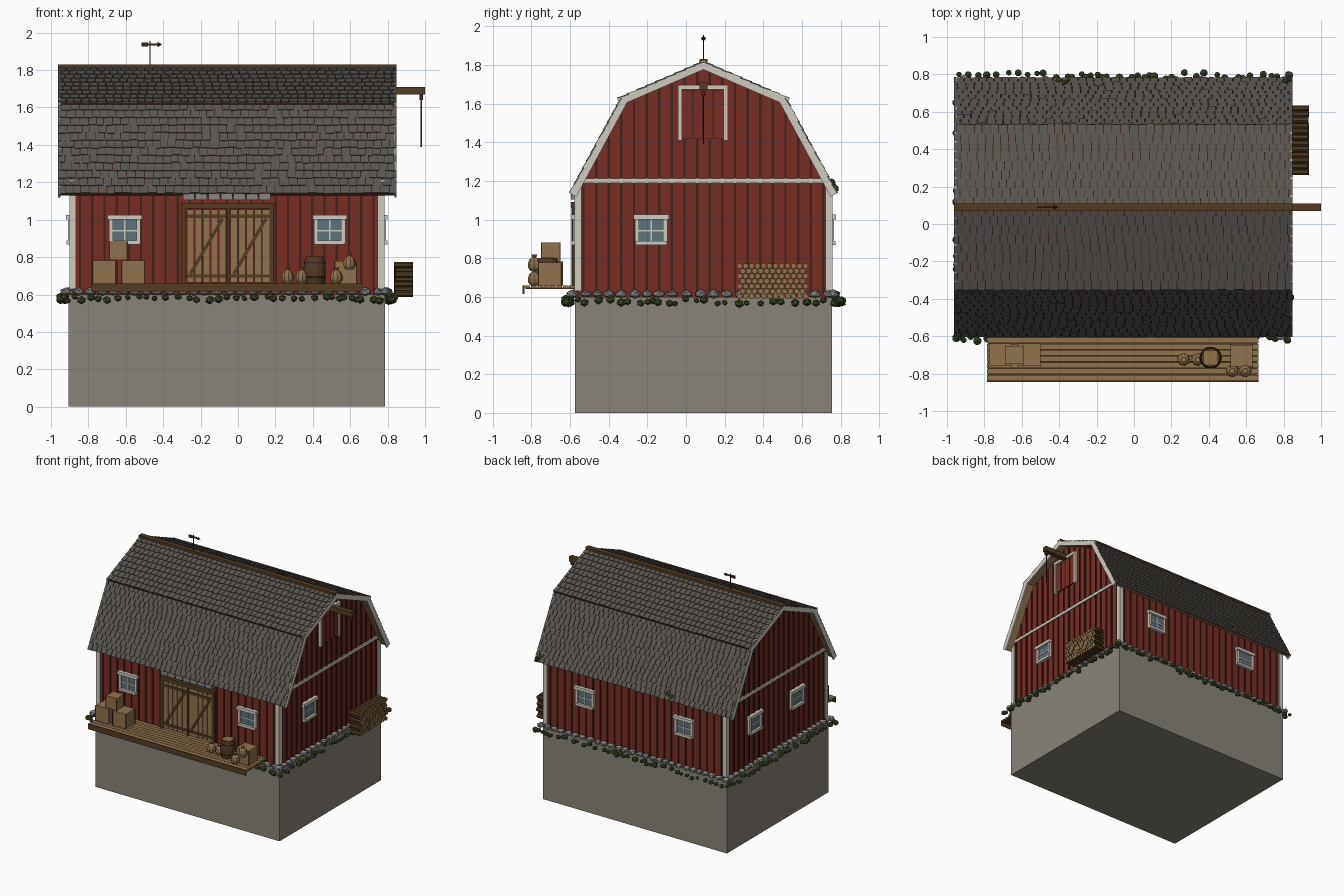
import bpy, bmesh, math, random
from mathutils import Matrix, Vector

if "Cube" in bpy.data.objects:
    bpy.data.objects.remove(bpy.data.objects["Cube"])

random.seed(4)
R = random.uniform
I4 = Matrix.Identity(4)
CY = 0.09                                  # ridge line
X0, X1, Y0, Y1 = -0.89, 0.77, -0.565, 0.745  # wall planes


def material(name, *c):
    m = bpy.data.materials.new(name)
    m.diffuse_color = (*c, 1)
    m.use_nodes = True
    m.node_tree.nodes["Principled BSDF"].inputs["Base Color"].default_value = m.diffuse_color
    return m


RED = material("barn red", 0.19, 0.027, 0.018)
DARK = material("dark batten", 0.045, 0.016, 0.012)
WHITE = material("white trim", 0.62, 0.60, 0.53)
ROOF = material("roof grey", 0.10, 0.088, 0.077)
TAN = material("tan wood", 0.28, 0.17, 0.075)
BROWN = material("brown wood", 0.085, 0.046, 0.018)
BASE = material("foundation", 0.25, 0.23, 0.195)
STONE = material("stone grey", 0.24, 0.24, 0.23)
GLASS = material("glass blue", 0.11, 0.17, 0.20)
GREEN = material("leaf green", 0.05, 0.075, 0.02)


def box(bm, lo, hi, M=I4):
    lo, hi = Vector(lo), Vector(hi)
    bmesh.ops.create_cube(bm, size=1, matrix=M @ Matrix.Translation((lo + hi) / 2) @ Matrix.Diagonal((*(hi - lo), 1)))


def brace(bm, x0, z0, x1, z1, w, y0, y1, M=I4):
    """Diagonal bar in the local x-z plane."""
    L, a = math.hypot(x1 - x0, z1 - z0), math.atan2(z1 - z0, x1 - x0)
    T = Matrix.Translation(((x0 + x1) / 2, 0, (z0 + z1) / 2)) @ Matrix.Rotation(-a, 4, 'Y')
    box(bm, (-L / 2, y0, -w / 2), (L / 2, y1, w / 2), M @ T)


def finish(name, bm, *mats, rule=None):
    bm.normal_update()
    if rule:
        for f in bm.faces:
            f.material_index = rule(f)
    me = bpy.data.meshes.new(name)
    bm.to_mesh(me)
    bm.free()
    for m in mats:
        me.materials.append(m)
    ob = bpy.data.objects.new(name, me)
    bpy.context.collection.objects.link(ob)
    return ob


def boxes(name, mat, items, M=I4):
    bm = bmesh.new()
    for lo, hi in items:
        box(bm, lo, hi, M)
    return finish(name, bm, mat)


def wall_frame(x, y, deg):
    """Local -y points out of the wall."""
    return Matrix.Translation((x, y, 0)) @ Matrix.Rotation(math.radians(deg), 4, 'Z')


FRONT, BACK = wall_frame(0, Y0, 0), wall_frame(0, Y1, 180)
RIGHT, LEFT = wall_frame(X1, 0, 90), wall_frame(X0, 0, -90)


def roof_z(y):
    d = abs(y - CY)
    return 1.793 - 0.456 * d if d < 0.412 else 1.605 - (d - 0.412) * 1.86


# Foundation block and gambrel wall body
boxes("foundation", BASE, [((-0.905, -0.575, 0), (0.785, 0.755, 0.6))])
bm = bmesh.new()
outline = [(Y0, 0.6), (Y1, 0.6)] + [(y, roof_z(y)) for y in (Y1, 0.502, CY, -0.322, Y0)]
f = bm.faces.new([bm.verts.new((X0, y, z)) for y, z in outline])
ext = bmesh.ops.extrude_face_region(bm, geom=[f])
bmesh.ops.translate(bm, verts=[v for v in ext['geom'] if isinstance(v, bmesh.types.BMVert)], vec=(X1 - X0, 0, 0))
bmesh.ops.recalc_face_normals(bm, faces=bm.faces)
finish("walls", bm, RED)

# Vertical battens
bm = bmesh.new()
for i in range(25):
    x = -0.845 + i * 0.0654
    for M, s in ((FRONT, 1), (BACK, -1)):
        box(bm, (s * x - 0.006, -0.007, 0.62), (s * x + 0.006, 0, 1.15), M)
for i in range(20):
    y = -0.53 + i * 0.0653
    for M, s in ((RIGHT, 1), (LEFT, -1)):
        box(bm, (s * y - 0.006, -0.007, 0.62), (s * y + 0.006, 0, roof_z(y) - 0.008), M)
finish("wall_battens", bm, DARK)

# Corner boards and gable belt boards
trim = [((x - 0.018, y - 0.018, 0.63), (x + 0.018, y + 0.018, 1.17))
        for x in (X0 + 0.006, X1 - 0.006) for y in (Y0 + 0.006, Y1 - 0.006)]
trim += [((x - 0.012, Y0, 1.19), (x + 0.012, Y1, 1.213)) for x in (X0, X1)]
boxes("corner_and_belt_boards", WHITE, trim)


def window(name, M, u):
    z0, z1, w = 0.88, 1.0, 0.07
    boxes(name + "_glass", GLASS, [((u - w, -0.009, z0), (u + w, 0, z1))], M)
    boxes(name + "_frame", WHITE, [
        ((u - w - 0.014, -0.02, z0 - 0.008), (u - w + 0.008, 0, z1)), ((u + w - 0.008, -0.02, z0 - 0.008), (u + w + 0.014, 0, z1)),
        ((u - w - 0.022, -0.03, z1), (u + w + 0.022, 0, z1 + 0.025)), ((u - w - 0.01, -0.028, z0 - 0.012), (u + w + 0.01, 0, z0 + 0.008)),
        ((u - 0.004, -0.014, z0), (u + 0.004, 0, z1)), ((u - w, -0.014, 0.937), (u + w, 0, 0.945))], M)


for name, M, us in (("front_window", FRONT, (-0.605, 0.49)), ("back_window", BACK, (0.51, -0.40)),
                    ("right_window", RIGHT, (-0.18,)), ("left_window", LEFT, (-0.38, 0.17))):
    for i, u in enumerate(us):
        window(f"{name}_{i}", M, u)

# Double barn door
doors, braces = bmesh.new(), bmesh.new()
for a, b, s in ((-0.275, -0.062, 1), (-0.042, 0.17, 1)):
    n, w = 5, (b - a) / 5
    for i in range(n):
        box(doors, (a + i * w + 0.002, -0.02, 0.665), (a + (i + 1) * w - 0.002, 0, 1.055), FRONT)
    for z in (0.69, 1.01):
        box(braces, (a, -0.028, z), (b, -0.02, z + 0.018), FRONT)
    brace(braces, a + 0.02, 0.71, b - 0.02, 1.005, 0.018, -0.028, -0.02, FRONT)
finish("door_planks", doors, TAN)
finish("door_braces", braces, BROWN)
boxes("door_frame", BROWN, [((-0.302, -0.025, 0.65), (-0.278, 0, 1.09)), ((0.168, -0.025, 0.65), (0.192, 0, 1.09)),
                            ((-0.302, -0.03, 1.06), (0.192, 0, 1.09)), ((-0.06, -0.026, 0.66), (-0.044, 0, 1.06))], FRONT)
boxes("door_lintel_stones", STONE, [((-0.295 + i * 0.068, -0.03, 1.105), (-0.233 + i * 0.068, 0, 1.145)) for i in range(7)], FRONT)

# Loft door, hoist beam, rope and hook
boxes("loft_door", RED, [((-0.02, -0.012, 1.42), (0.195, 0, 1.67))], RIGHT)
boxes("loft_door_gaps", DARK, [((u - 0.004, -0.015, 1.425), (u + 0.004, 0, 1.665)) for u in (0.035, 0.0875, 0.14)], RIGHT)
boxes("loft_door_frame", WHITE, [((-0.042, -0.022, 1.41), (-0.02, 0, 1.69)), ((0.195, -0.022, 1.41), (0.217, 0, 1.69)),
                                 ((-0.042, -0.024, 1.672), (0.217, 0, 1.695))], RIGHT)
boxes("hoist_beam", BROWN, [((0.7, CY - 0.02, 1.67), (1.0, CY + 0.02, 1.71))])
boxes("hoist_rope", DARK, [((0.977, CY - 0.003, 1.39), (0.983, CY + 0.003, 1.67)), ((0.97, CY - 0.01, 1.64), (0.99, CY + 0.01, 1.67))])

# Gambrel roof: slabs, shingles, rake boards
under, soffit, shingles, rakes = (bmesh.new() for _ in range(4))
RX0, RX1 = -0.962, 0.848
CX, HW = (RX0 + RX1) / 2, (RX1 - RX0) / 2
for (ya, za), (yb, zb), rows in (((-0.597, 1.14), (-0.335, 1.625), 12), ((-0.35, 1.625), (CY, 1.815), 9)):
    L = math.hypot(yb - ya, zb - za)
    for s in (1, -1):
        up = Vector((0, s * (yb - ya), zb - za)).normalized()
        ax = Vector((s, 0, 0))
        org = Vector((CX, CY + s * (ya - CY), za))
        F = Matrix.Translation(org) @ Matrix((ax, up, ax.cross(up))).transposed().to_4x4()
        box(under, (-HW + 0.008, 0, -0.01), (HW - 0.008, L, 0.001), F)
        box(soffit, (-HW + 0.008, 0, -0.021), (HW - 0.008, L, -0.01), F)
        for e in (-1, 1):
            x = e * (HW - 0.006)
            box(rakes, (x - 0.006, -0.005, -0.036), (x + 0.006, L + 0.01, 0.004), F)
        step = L / rows
        for r in range(rows):
            x, row = -HW - (r % 2) * 0.02, r * step
            while x < HW - 0.004:
                w = R(0.038, 0.05)
                T = Matrix.Translation((0, row + R(-0.004, 0.002), 0.004)) @ Matrix.Rotation(-0.09, 4, 'X')
                box(shingles, (max(x, -HW), 0, -0.003), (min(x + w - 0.004, HW), step * 1.12, 0.004), F @ T)
                x += w
finish("roof_underlay", under, DARK)
finish("roof_soffit", soffit, TAN)
finish("roof_shingles", shingles, ROOF)
finish("rake_boards", rakes, WHITE)
boxes("ridge_cap", BROWN, [((RX0, CY - 0.02, 1.808), (RX1, CY + 0.02, 1.83))])

# Weather vane
bm = bmesh.new()
box(bm, (-0.474, CY - 0.003, 1.82), (-0.468, CY + 0.003, 1.955))
box(bm, (-0.51, CY - 0.004, 1.932), (-0.42, CY + 0.004, 1.942))
box(bm, (-0.515, CY - 0.004, 1.925), (-0.48, CY + 0.004, 1.947))
bmesh.ops.create_cone(bm, cap_ends=True, segments=4, radius1=0.014, radius2=0, depth=0.025,
                      matrix=Matrix.Translation((-0.418, CY, 1.937)) @ Matrix.Rotation(math.pi / 2, 4, 'Y'))
finish("weather_vane", bm, DARK)

# Loading deck
boxes("deck_planks", TAN, [((-0.785, -0.835 + i * 0.033, 0.648), (0.665, -0.806 + i * 0.033, 0.66)) for i in range(8)])
boxes("deck_joists", BROWN, [((-0.785, -0.845, 0.615), (0.665, -0.835, 0.66)), ((-0.78, -0.83, 0.64), (0.66, -0.575, 0.649))])

# Crates with edge battens
for i, (x, y, z, w) in enumerate(((-0.715, -0.7, 0.66, 0.06), (-0.56, -0.7, 0.66, 0.06), (-0.64, -0.7, 0.784, 0.048), (0.575, -0.705, 0.66, 0.058))):
    boxes(f"crate_{i}", TAN, [((x - w, y - w, z), (x + w, y + w, z + 2.05 * w))])
    boxes(f"crate_{i}_edges", BROWN, [((x + a * w - 0.003, y + b * w - 0.003, z), (x + a * w + 0.003, y + b * w + 0.003, z + 2.05 * w))
                                      for a in (-1, 1) for b in (-1, 1)])


def lathe(name, x, y, z, profile, n, *mats, rule=None):
    bm = bmesh.new()
    rings = [[bm.verts.new((x + r * math.cos(k * math.tau / n), y + r * math.sin(k * math.tau / n), z + h)) for k in range(n)] for r, h in profile]
    for p, q in zip(rings, rings[1:]):
        for k in range(n):
            bm.faces.new((p[k], p[(k + 1) % n], q[(k + 1) % n], q[k]))
    bm.faces.new(rings[0][::-1])
    bm.faces.new(rings[-1])
    return finish(name, bm, *mats, rule=rule)


# Barrel and sacks
hoops = lambda f: int(any(abs(f.calc_center_median().z - z) < 0.006 for z in (0.69, 0.77)))
lathe("barrel", 0.41, -0.715, 0.66, [(0.05, 0), (0.055, 0.025), (0.059, 0.026), (0.06, 0.034), (0.058, 0.035), (0.06, 0.07),
      (0.057, 0.105), (0.06, 0.106), (0.058, 0.114), (0.055, 0.115), (0.05, 0.142)], 14, BROWN, DARK, rule=hoops)
boxes("barrel_lid", TAN, [((0.375, -0.75, 0.79), (0.445, -0.68, 0.804))])
for i, (x, y, z) in enumerate(((0.265, -0.725, 0.66), (0.34, -0.725, 0.66), (0.525, -0.785, 0.66), (0.595, -0.785, 0.735))):
    lathe(f"sack_{i}", x, y, z, [(0.02, 0), (0.032, 0.015), (0.034, 0.035), (0.026, 0.058), (0.01, 0.07), (0.015, 0.085)], 9, TAN)

# Firewood stack
bm = bmesh.new()
for r in range(7):
    for c in range(12 - r % 2):
        T = Matrix.Translation((0.885 + R(-0.004, 0.004), 0.277 + c * 0.031 + (r % 2) * 0.0155, 0.603 + r * 0.026))
        bmesh.ops.create_cone(bm, cap_ends=True, segments=7, radius1=0.0155, radius2=0.0155, depth=0.095, matrix=T @ Matrix.Rotation(math.pi / 2, 4, 'Y'))
finish("firewood", bm, BROWN, TAN, rule=lambda f: int(abs(f.normal.x) > 0.9))

# Stone footing and shrubs around the base
stones, shrubs = bmesh.new(), bmesh.new()


def blob(bm, p, s):
    M = Matrix.Translation(p) @ Matrix.Rotation(R(0, 6), 4, 'Z') @ Matrix.Diagonal((*s, 1))
    bmesh.ops.create_icosphere(bm, subdivisions=1, radius=1, matrix=M)


for M, a, b in ((FRONT, -0.92, 0.8), (BACK, -0.8, 0.92), (RIGHT, -0.59, 0.77), (LEFT, -0.77, 0.59)):
    u = a
    while u < b:
        s = R(0.027, 0.037)
        blob(stones, M @ Vector((u, -0.017, 0.615)), (s, R(0.026, 0.032), R(0.018, 0.025)))
        u += s * 2
    u = a - 0.03
    while u < b + 0.03:
        s = R(0.016, 0.026)
        blob(shrubs, M @ Vector((u, -R(0.03, 0.065), R(0.565, 0.59))), (s, s, s * 0.9))
        u += R(0.02, 0.075)
for x, y, z in ((-0.4, 0.765, 1.17), (-0.37, 0.755, 1.19), (0.83, 0.77, 1.16), (0.81, 0.76, 1.18)):
    blob(shrubs, (x, y, z), (0.024, 0.015, 0.024))
finish("footing_stones", stones, STONE)
finish("shrubs", shrubs, GREEN)
